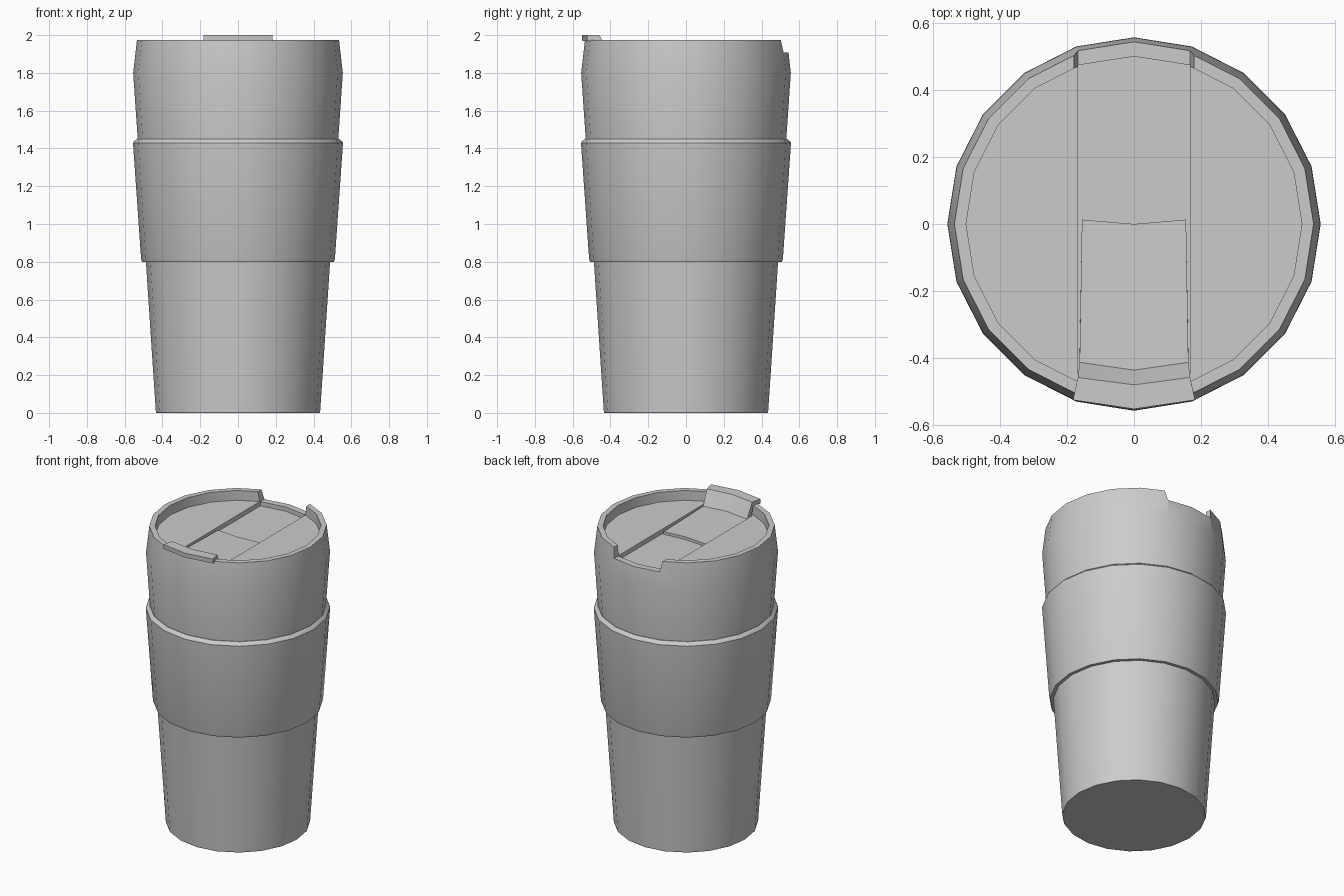
import bpy, bmesh, math

if "Cube" in bpy.data.objects:
    bpy.data.objects.remove(bpy.data.objects["Cube"])

SIDES = 20


def make(name, bm):
    bmesh.ops.recalc_face_normals(bm, faces=bm.faces[:])
    me = bpy.data.meshes.new(name)
    bm.to_mesh(me)
    bm.free()
    ob = bpy.data.objects.new(name, me)
    bpy.context.collection.objects.link(ob)
    return ob


def lathe(name, profile, closed=False):
    """Revolve (radius, z) points; caps both ends, or closes the loop."""
    bm = bmesh.new()
    rings = []
    for r, z in profile:
        angles = [2 * math.pi * i / SIDES for i in range(SIDES)]
        rings.append([bm.verts.new((r * math.cos(a), r * math.sin(a), z)) for a in angles])
    pairs = list(zip(rings, rings[1:]))
    if closed:
        pairs.append((rings[-1], rings[0]))
    else:
        bm.faces.new(rings[0])
        bm.faces.new(rings[-1])
    for a, b in pairs:
        for i in range(SIDES):
            j = (i + 1) % SIDES
            bm.faces.new((a[i], a[j], b[j], b[i]))
    return make(name, bm)


def loft(name, sections):
    """Solid from a closed loop of bent rows: (half width, edge y, middle y, z)."""
    bm = bmesh.new()
    rows = [[bm.verts.new((-w, ye, z)), bm.verts.new((0, ym, z)), bm.verts.new((w, ye, z))]
            for w, ye, ym, z in sections]
    for i, a in enumerate(rows):
        b = rows[(i + 1) % len(rows)]
        for k in range(2):
            bm.faces.new((a[k], a[k + 1], b[k + 1], b[k]))
    for k in (0, 2):
        bm.faces.new([r[k] for r in rows])
    return make(name, bm)


def activate(ob):
    bpy.ops.object.select_all(action='DESELECT')
    ob.select_set(True)
    bpy.context.view_layer.objects.active = ob


def cut(ob, cutter):
    cutter.hide_render = True
    mod = ob.modifiers.new("cut", 'BOOLEAN')
    mod.operation = 'DIFFERENCE'
    mod.solver = 'EXACT'
    mod.object = cutter
    activate(ob)
    bpy.ops.object.modifier_apply(modifier=mod.name)
    bpy.data.objects.remove(cutter)


# Tapered cup and the grip sleeve around it
cup = lathe("cup", [(0.432, 0), (0.435, 0.005), (0.53, 1.44)])
sleeve = lathe("sleeve", [(0.487, 0.80), (0.508, 0.80), (0.513, 0.815), (0.556, 1.43),
                          (0.551, 1.438), (0.535, 1.45), (0.525, 1.45)], closed=True)

# Lid with raised rim and sunken top
lid = lathe("lid", [(0.53, 1.435), (0.555, 1.80), (0.535, 1.975), (0.50, 1.975), (0.50, 1.91)])

# Slider channel, then the notch through the back of the rim
cut(lid, loft("channel_cutter", [(0.167, -0.46, -0.48, 1.88), (0.167, 0.473, 0.499, 1.88),
                                 (0.167, 0.473, 0.499, 1.95), (0.167, -0.46, -0.48, 1.95)]))
cut(lid, loft("notch_cutter", [(0.167, 0.44, 0.44, 1.908), (0.167, 0.6, 0.6, 1.908),
                               (0.182, 0.6, 0.6, 1.99), (0.182, 0.44, 0.44, 1.99)]))

# Sliding closure with a raised thumb tab resting on the front rim
slider = loft("slider", [(0.155, 0.013, 0.0, 1.898), (0.162, -0.412, -0.435, 1.902),
                         (0.167, -0.457, -0.479, 2.0), (0.182, -0.524, -0.551, 2.0),
                         (0.182, -0.522, -0.549, 1.97), (0.168, -0.465, -0.49, 1.97),
                         (0.163, -0.45, -0.475, 1.875), (0.155, 0.013, 0.0, 1.875)])

for ob in (cup, sleeve, lid, slider):
    activate(ob)
    bpy.ops.object.shade_smooth_by_angle(angle=math.radians(25))
